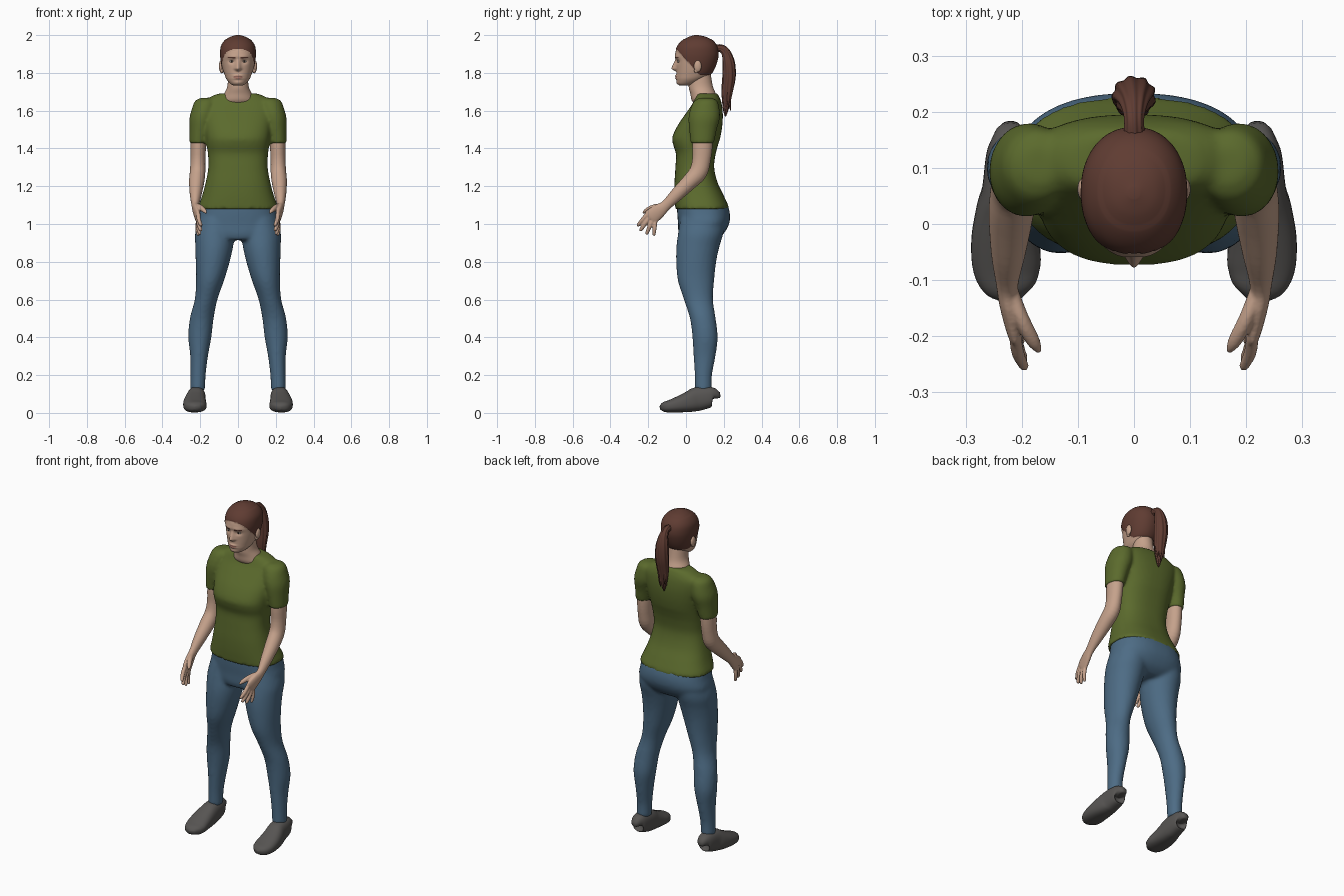
import bpy, bmesh, math
from mathutils import Vector, Matrix


def material(name, r, g, b):
    m = bpy.data.materials.new(name)
    m.diffuse_color = (r, g, b, 1)
    return m


SKIN = material("skin", 0.56, 0.36, 0.26)
HAIR = material("brown_hair", 0.115, 0.045, 0.032)
SHIRT = material("olive_cloth", 0.105, 0.145, 0.026)
DENIM = material("blue_denim", 0.075, 0.15, 0.235)
SHOE = material("grey_shoe", 0.095, 0.09, 0.086)
LIPS = material("lip_red", 0.36, 0.17, 0.13)
WHITE = material("eye_white", 0.6, 0.55, 0.5)
DARK = material("dark_iris", 0.03, 0.02, 0.015)


def smooth_path(pts, sub):
    """Catmull-Rom through any number of components."""
    out = []
    for i in range(len(pts) - 1):
        p0, p1, p2, p3 = (pts[max(i - 1, 0)], pts[i], pts[i + 1],
                          pts[min(i + 2, len(pts) - 1)])
        for k in range(sub):
            t = k / sub
            out.append([0.5 * (2 * b + (c - a) * t + (2 * a - 5 * b + 4 * c - d) * t * t
                        + (3 * b - a - 3 * c + d) * t ** 3)
                        for a, b, c, d in zip(p0, p1, p2, p3)])
    return out + [list(pts[-1])]


def loft(bm, pts, n=2.0, seg=32, sub=4, flat=False, side=1, ridge=0.0):
    """Skin (x, y, z, half width, half depth) sections; flat keeps them level."""
    path = smooth_path(pts, sub)
    rings = []
    for i, (x, y, z, a, b) in enumerate(path):
        p, q = path[max(i - 1, 0)], path[min(i + 1, len(path) - 1)]
        t = Vector((0, 0, 1)) if flat else Vector(
            (side * (q[0] - p[0]), q[1] - p[1], q[2] - p[2])).normalized()
        u = (Vector((1, 0, 0)) - t * t.x).normalized()
        v = t.cross(u)
        ring = []
        for k in range(seg):
            th = math.tau * k / seg
            c, s = math.cos(th), math.sin(th)
            f = 1 + ridge * math.cos(9 * th + i * 0.15)
            ca = math.copysign(abs(c) ** (2 / n), c) * max(a, 0.001) * f
            sb = math.copysign(abs(s) ** (2 / n), s) * max(b, 0.001) * f
            ring.append(bm.verts.new(Vector((side * x, y, z)) + u * ca + v * sb))
        rings.append(ring)
    for r0, r1 in zip(rings, rings[1:]):
        for k in range(seg):
            j = (k + 1) % seg
            bm.faces.new((r0[k], r0[j], r1[j], r1[k]))
    bm.faces.new(rings[0])
    bm.faces.new(rings[-1])


def level(rows):
    """(z, front y, back y, half width) -> loft sections."""
    return [(0, (f + b) / 2, z, w, (b - f) / 2) for z, f, b, w in rows]


def ball(bm, centre, size, seg=20):
    m = Matrix.Translation(centre) @ Matrix.Diagonal((*size, 1))
    bmesh.ops.create_uvsphere(bm, u_segments=seg, v_segments=seg // 2, radius=1, matrix=m)


def finish(bm, name, mats, voxel=0, smooth=4):
    bmesh.ops.recalc_face_normals(bm, faces=bm.faces)
    for f in bm.faces:
        f.smooth = True
    me = bpy.data.meshes.new(name)
    bm.to_mesh(me)
    bm.free()
    ob = bpy.data.objects.new(name, me)
    bpy.context.collection.objects.link(ob)
    for m in mats:
        me.materials.append(m)
    if voxel:  # fuse overlapping lofts into one soft surface
        r = ob.modifiers.new("fuse", 'REMESH')
        r.mode, r.voxel_size, r.use_smooth_shade = 'VOXEL', voxel, True
        s = ob.modifiers.new("soften", 'SMOOTH')
        s.factor, s.iterations = 0.5, smooth
    return ob


# Shirt: torso and two sleeves
bm = bmesh.new()
loft(bm, level([(1.08, -.057, .227, .213), (1.10, -.058, .223, .208), (1.15, -.061, .2, .19),
                (1.22, -.061, .167, .171), (1.30, -.056, .149, .157), (1.37, -.053, .157, .159),
                (1.42, -.068, .17, .166), (1.46, -.072, .182, .17), (1.52, -.045, .192, .178),
                (1.58, -.005, .195, .185), (1.63, .03, .19, .187), (1.66, .045, .182, .165),
                (1.685, .055, .17, .12), (1.692, .06, .165, .085)]),
     n=2.5, seg=48, flat=True)
for s in (1, -1):
    loft(bm, [(.165, .105, 1.668, .03, .03), (.17, .105, 1.652, .057, .06),
              (.18, .1, 1.61, .064, .077), (.19, .096, 1.56, .067, .083),
              (.201, .09, 1.50, .056, .073), (.21, .087, 1.435, .047, .063),
              (.21, .087, 1.428, .046, .062)], flat=True, side=s)
finish(bm, "shirt", [SHIRT], 0.009)

# Jeans: hips and two legs
bm = bmesh.new()
loft(bm, level([(1.10, -.048, .222, .2), (1.05, -.046, .233, .208), (1.0, -.042, .228, .218),
                (.95, -.04, .2, .205), (.92, -.03, .16, .13), (.915, 0, .13, .09)]),
     n=2.4, seg=48, flat=True)
for s in (1, -1):
    loft(bm, [(.11, .09, 1.03, .1, .12), (.122, .078, .95, .105, .12), (.126, .063, .88, .1, .114),
              (.134, .054, .8, .09, .106), (.148, .053, .7, .074, .096), (.169, .066, .6, .06, .077),
              (.192, .089, .5, .063, .068), (.202, .101, .4, .061, .067),
              (.206, .098, .3, .047, .058), (.211, .092, .2, .04, .046),
              (.213, .092, .12, .039, .044)], flat=True, side=s)
finish(bm, "jeans", [DENIM], 0.01, 5)

# Shoes, swept from heel to toe
for s, label in ((1, "left"), (-1, "right")):
    bm = bmesh.new()
    loft(bm, [(.22, .15, .075, .015, .025), (.22, .146, .083, .035, .046), (.22, .12, .083, .044, .056),
              (.221, .06, .073, .05, .063), (.226, .02, .06, .056, .056),
              (.229, -.03, .047, .061, .045), (.226, -.08, .036, .06, .034),
              (.218, -.115, .031, .045, .026), (.212, -.134, .027, .015, .011)],
         n=2.5, seg=36, side=s)
    finish(bm, label + "_shoe", [SHOE])

# Arms with spread hands
for s, label in ((1, "left"), (-1, "right")):
    bm = bmesh.new()
    loft(bm, [(.208, .09, 1.5, .04, .05), (.21, .087, 1.42, .041, .054), (.212, .082, 1.34, .039, .049),
              (.214, .065, 1.275, .041, .048), (.219, .018, 1.222, .04, .042),
              (.224, -.05, 1.155, .031, .035), (.226, -.105, 1.1, .02, .028),
              (.222, -.14, 1.072, .018, .037), (.212, -.185, 1.037, .015, .042),
              (.21, -.195, 1.028, .008, .03)], side=s)
    # fingers: knuckle to tip, index first
    for k, tip, r in (((.211, -.202, 1.056), (.195, -.257, .99), .0115),
                      ((.211, -.19, 1.042), (.197, -.243, .963), .012),
                      ((.212, -.176, 1.027), (.202, -.21, .944), .0115),
                      ((.213, -.162, 1.014), (.21, -.17, .938), .0105)):
        mid = [(a + b) / 2 for a, b in zip(k, tip)]
        mid[0] += .004
        near = [a + (b - a) * .94 for a, b in zip(k, tip)]
        loft(bm, [(*k, r, r), (*mid, r, r), (*near, r * .75, r * .75), (*tip, .004, .004)],
             seg=12, side=s)
    # thumb
    loft(bm, [(.218, -.125, 1.09, .014, .02), (.2, -.17, 1.088, .014, .016),
              (.18, -.208, 1.072, .0125, .0125), (.168, -.228, 1.058, .005, .005)], seg=12, side=s)
    finish(bm, label + "_arm", [SKIN], 0.004, 3)

# Neck
bm = bmesh.new()
loft(bm, level([(1.63, .05, .16, .085), (1.655, .03, .17, .088), (1.69, .023, .158, .073),
                (1.73, .014, .142, .056), (1.8, .02, .13, .053)]), seg=40, flat=True)
finish(bm, "neck", [SKIN])


# Head: level sections pushed into a face, then coloured by region
def bump(d, w):
    return math.exp(-(d / w) ** 2)


def is_hair(p):
    return p.z > max(1.79, 1.925 - 1.1 * (p.y + .05))


bm = bmesh.new()
loft(bm, level([(1.732, -.03, .02, .02), (1.742, -.043, .05, .04), (1.765, -.049, .095, .06),
                (1.79, -.051, .128, .071), (1.82, -.052, .148, .08), (1.86, -.054, .163, .088),
                (1.90, -.057, .17, .092), (1.94, -.045, .163, .088), (1.97, -.02, .142, .07),
                (1.99, .013, .108, .043), (2.0, .045, .065, .01)]),
     n=2.15, seg=144, sub=8, flat=True)
for v in bm.verts:
    x, z = abs(v.co.x), v.co.z
    if is_hair(v.co):
        out = Vector((v.co.x, v.co.y - .055, 0))
        if z < 1.98:
            v.co += out.normalized() * .003
    elif v.co.y < 0.02:
        t = min(max((1.874 - z) / .052, 0), 1)
        if z < 1.822:
            t = max(0, 1 - (1.822 - z) / .016)
        d = -.027 * t * bump(x, .009 + .007 * t)                        # nose
        d += .009 * bump(x - .033, .017) * bump(z - 1.861, .012)        # eye sockets
        d -= .004 * bump(x - .028, .03) * bump(z - 1.885, .01)          # brow ridge
        d -= .008 * bump(x, .022) * (bump(z - 1.784, .006) + bump(z - 1.771, .006))  # lips
        d -= .005 * bump(x, .022) * bump(z - 1.748, .012)               # chin
        v.co.y += d
for f in bm.faces:
    c = f.calc_center_median()
    x = abs(c.x)
    if is_hair(c):
        f.material_index = 1
    elif c.y < 0 and .014 < x < .054 and abs(c.z - 1.881 - .1 * (x - .03)) < .0035:
        f.material_index = 1
    elif c.y < 0 and x < .024 and abs(c.z - 1.778) < .010 * (1 - (x / .027) ** 2):
        f.material_index = 2
finish(bm, "head", [SKIN, HAIR, LIPS])

# Eyes and irises
for name, size, y, mat in (("eye_whites", (.0125, .006, .0055), -.039, WHITE),
                           ("irises", (.005, .004, .0052), -.0425, DARK)):
    bm = bmesh.new()
    for s in (1, -1):
        ball(bm, (s * .033, y, 1.861), size)
    finish(bm, name, [mat])

# Ears
bm = bmesh.new()
for s in (1, -1):
    ball(bm, (s * .09, .062, 1.835), (.011, .02, .031))
    ball(bm, (s * .086, .055, 1.812), (.009, .012, .014))
finish(bm, "ears", [SKIN])

# Ponytail with ridged strands and a few loose ends
bm = bmesh.new()
loft(bm, [(0, .15, 1.925, .02, .02), (0, .185, 1.93, .017, .02), (0, .212, 1.905, .024, .024),
          (0, .226, 1.85, .035, .032), (0, .228, 1.78, .038, .034), (0, .219, 1.71, .034, .03),
          (0, .214, 1.65, .025, .022), (0, .21, 1.6, .012, .013), (0, .209, 1.57, .003, .003)],
     seg=72, sub=6, ridge=.06)
for x, y, z in ((.022, .225, 1.615), (-.02, .232, 1.625), (.008, .235, 1.6), (-.012, .2, 1.6)):
    loft(bm, [(x * .8, .22, 1.78, .012, .012), (x, (y + .22) / 2, 1.69, .01, .01),
              (x * .9, y, z, .002, .002)], seg=10)
finish(bm, "ponytail", [HAIR])
